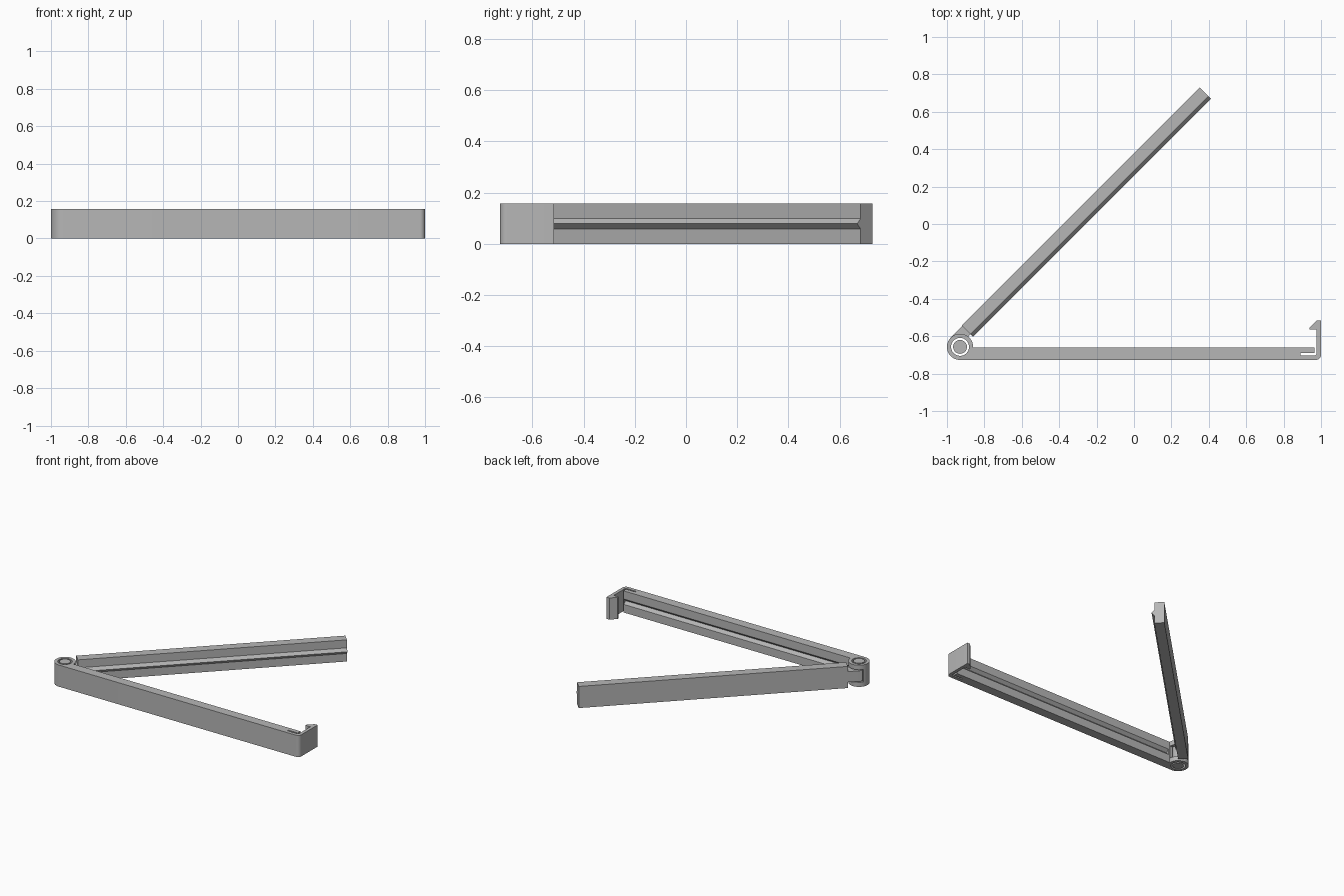
import bpy, bmesh, math
from mathutils import Matrix, Vector

if "Cube" in bpy.data.objects:
    bpy.data.objects.remove(bpy.data.objects["Cube"])

H = 0.157                      # clip height
CX, CY = -0.93, -0.657         # hinge centre
R, RI, RP = 0.07, 0.048, 0.037 # ring outer, ring inner, pin radius

grey = bpy.data.materials.new("plain grey")
grey.diffuse_color = (0.47, 0.47, 0.47, 1)
grey.use_nodes = True
grey.node_tree.nodes["Principled BSDF"].inputs["Base Color"].default_value = grey.diffuse_color


def prism(name, pts, direction):
    """Extrude a planar polygon along a direction."""
    bm = bmesh.new()
    face = bm.faces.new([bm.verts.new(p) for p in pts])
    res = bmesh.ops.extrude_face_region(bm, geom=[face])
    moved = [v for v in res["geom"] if isinstance(v, bmesh.types.BMVert)]
    bmesh.ops.translate(bm, vec=Vector(direction), verts=moved)
    bmesh.ops.recalc_face_normals(bm, faces=bm.faces)
    me = bpy.data.meshes.new(name)
    bm.to_mesh(me)
    bm.free()
    ob = bpy.data.objects.new(name, me)
    bpy.context.collection.objects.link(ob)
    me.materials.append(grey)
    return ob


def flat(pts, z):
    return [(x, y, z) for x, y in pts]


def arc(cx, cy, r, a0, a1, n):
    return [(cx + r * math.cos(math.radians(a0 + (a1 - a0) * i / n)),
             cy + r * math.sin(math.radians(a0 + (a1 - a0) * i / n)))
            for i in range(n + 1)]


def cut(ob, cutter):
    mod = ob.modifiers.new("cut", 'BOOLEAN')
    mod.operation = 'DIFFERENCE'
    mod.solver = 'EXACT'
    mod.object = cutter
    bpy.context.view_layer.objects.active = ob
    bpy.ops.object.modifier_apply(modifier=mod.name)
    bpy.data.objects.remove(cutter)


def smooth(ob):
    bpy.ops.object.select_all(action='DESELECT')
    ob.select_set(True)
    bpy.context.view_layer.objects.active = ob
    bpy.ops.object.shade_smooth_by_angle(angle=math.radians(30))


# Lower arm: hinge ring, bar and latch hook in one outline
outline = arc(CX, CY, R, 270, -2, 40)
outline += [(0.965, -0.66), (0.965, -0.691), (0.89, -0.691), (0.89, -0.702),
            (0.97, -0.702), (0.977, -0.695), (0.977, -0.565), (0.937, -0.565),
            (0.937, -0.555), (0.977, -0.515), (1.0, -0.515)]
outline += arc(0.972, CY - R + 0.028, 0.028, 0, -90, 8)
lower = prism("lower_arm", flat(outline, 0), (0, 0, H))
# hinge bore
cut(lower, prism("bore", flat(arc(CX, CY, RI, 0, 350, 35), -0.1), (0, 0, 0.4)))
# window in the ring for the moving knuckle
sector = [(CX, CY)] + arc(CX, CY, 0.1, 0, 150, 12)
cut(lower, prism("window", flat(sector, 0.033), (0, 0, H - 0.066)))
# V groove along the inner face
groove = [(-0.85, -0.65, 0.108), (-0.85, -0.68, H / 2), (-0.85, -0.65, 0.049)]
cut(lower, prism("groove", groove, (1.812, 0, 0)))
smooth(lower)

# Hinge pin
pin = prism("hinge_pin", flat(arc(CX, CY, RP, 0, 350, 35), 0), (0, 0, H))
smooth(pin)

# Upper arm, modelled along local x then swung open by 45 degrees
swing = Matrix.Translation((CX, CY, 0)) @ Matrix.Rotation(math.radians(45), 4, 'Z')
section = [(0.088, 0.074, 0), (0.088, 0.074, H), (0.088, 0.008, H),
           (0.088, 0.008, 0.099), (0.088, -0.01, H / 2), (0.088, 0.008, 0.058),
           (0.088, 0.008, 0)]
upper = prism("upper_arm", section, (1.798, 0, 0))
upper.matrix_world = swing

# Knuckle joining the upper arm to the hinge
knuckle_pts = arc(0, 0, RI, 100, 8, 12) + [(0.09, 0.008), (0.09, R)]
knuckle_pts += arc(0, 0, R, 90, 100, 2)
knuckle = prism("knuckle", flat(knuckle_pts, 0.04), (0, 0, H - 0.08))
knuckle.matrix_world = swing
smooth(knuckle)
